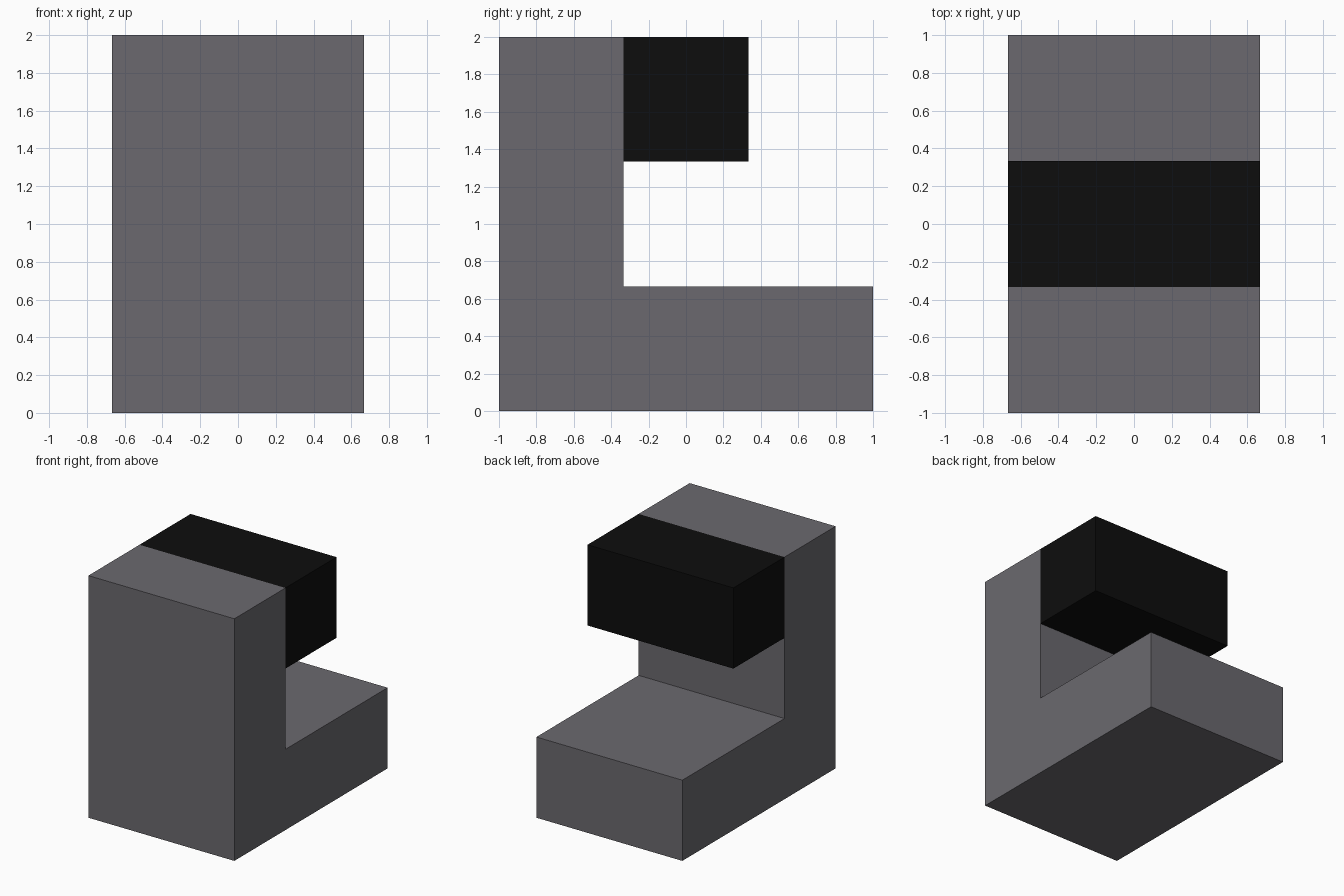
import bpy
import bmesh

if "Cube" in bpy.data.objects:
    bpy.data.objects.remove(bpy.data.objects["Cube"])

T = 2 / 3        # module thickness
HALF_W = 2 / 3   # half width along x


def flat_material(name, color):
    mat = bpy.data.materials.new(name)
    mat.diffuse_color = (*color, 1)
    mat.use_nodes = True
    mat.node_tree.nodes["Principled BSDF"].inputs["Base Color"].default_value = mat.diffuse_color
    return mat


def extrude_profile(name, profile, mat):
    """Extrude a (y, z) side profile across the full width in x."""
    bm = bmesh.new()
    face = bm.faces.new([bm.verts.new((-HALF_W, y, z)) for y, z in profile])
    result = bmesh.ops.extrude_face_region(bm, geom=[face])
    moved = [v for v in result["geom"] if isinstance(v, bmesh.types.BMVert)]
    bmesh.ops.translate(bm, verts=moved, vec=(2 * HALF_W, 0, 0))
    bmesh.ops.recalc_face_normals(bm, faces=bm.faces)
    mesh = bpy.data.meshes.new(name)
    bm.to_mesh(mesh)
    bm.free()
    mesh.materials.append(mat)
    obj = bpy.data.objects.new(name, mesh)
    bpy.context.collection.objects.link(obj)
    return obj


grey = flat_material("grey", (0.145, 0.141, 0.156))
black = flat_material("black", (0.004, 0.004, 0.004))

# L-shaped body: upright wall at the front, low foot running to the back
extrude_profile("body", [(-1, 0), (1, 0), (1, T), (-1 + T, T),
                         (-1 + T, 2), (-1, 2)], grey)

# Block overhanging the foot, attached to the top of the wall
extrude_profile("overhang_block", [(-1 + T, 2 - T), (-1 + 2 * T, 2 - T),
                                   (-1 + 2 * T, 2), (-1 + T, 2)], black)
